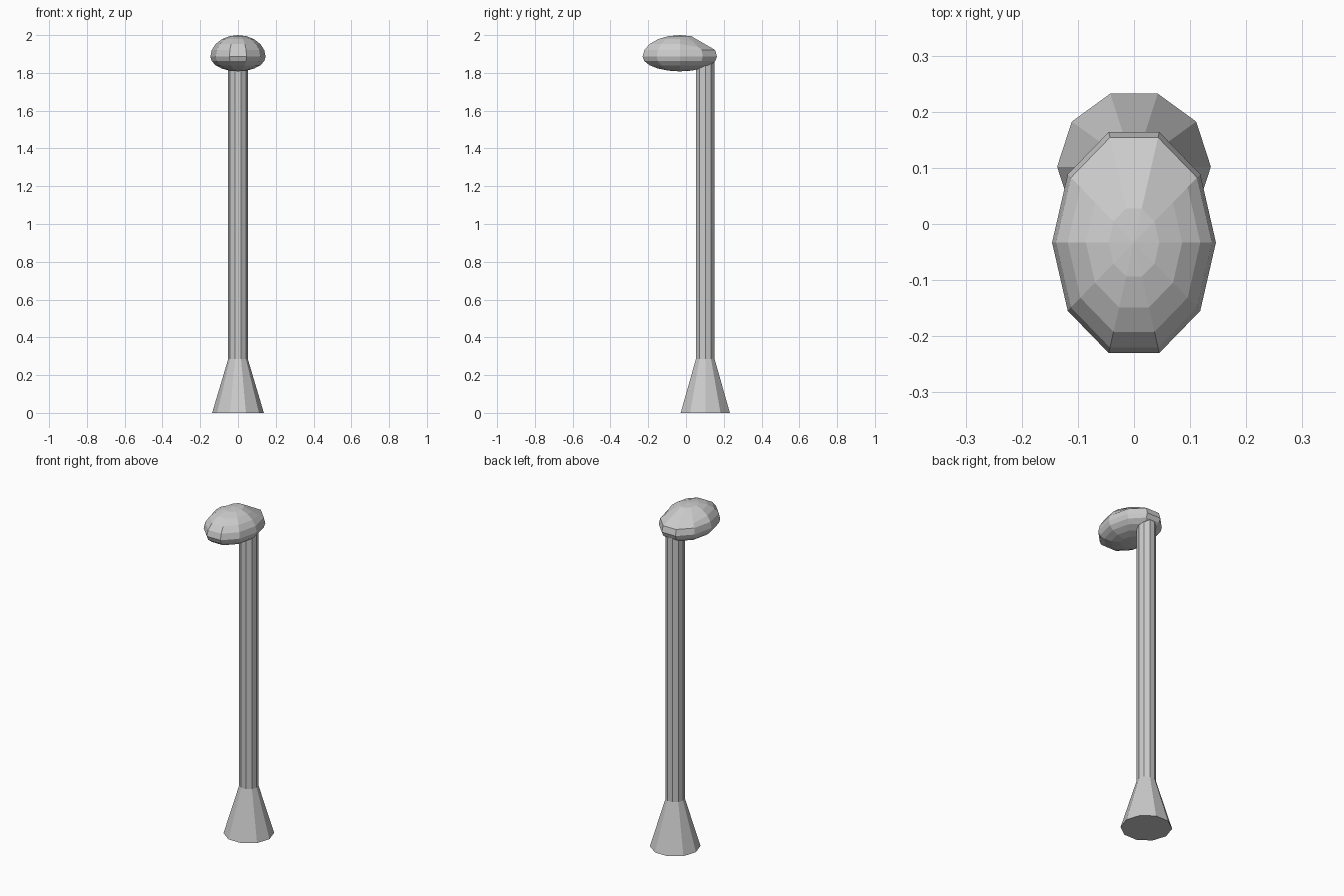
import bpy, bmesh, math

if "Cube" in bpy.data.objects:
    bpy.data.objects.remove(bpy.data.objects["Cube"])

SIDES = 10


def lathe(name, rings, bottom=None, top=None):
    """Join 10-sided rings of points, closing the ends with a pole or a flat cap."""
    bm = bmesh.new()
    loops = [[bm.verts.new(p) for p in ring] for ring in rings]
    for a, b in zip(loops, loops[1:]):
        for i in range(SIDES):
            j = (i + 1) % SIDES
            bm.faces.new((a[i], a[j], b[j], b[i]))
    for loop, pole in ((loops[0], bottom), (loops[-1], top)):
        if pole is None:
            bm.faces.new(loop)
        else:
            tip = bm.verts.new(pole)
            for i in range(SIDES):
                bm.faces.new((loop[i], loop[(i + 1) % SIDES], tip))
    bmesh.ops.recalc_face_normals(bm, faces=bm.faces)
    mesh = bpy.data.meshes.new(name)
    bm.to_mesh(mesh)
    bm.free()
    obj = bpy.data.objects.new(name, mesh)
    bpy.context.collection.objects.link(obj)
    return obj


angles = [math.tau * i / SIDES for i in range(SIDES)]

# Post with a flared foot
profile = [(0.137, 0), (0.052, 0.285), (0.052, 1.915)]
lathe("post", [[(r * math.cos(a), 0.102 + r * math.sin(a), z) for a in angles]
               for r, z in profile])

# Egg-shaped lamp head: taller dome above, shallow bowl below, straight slope at the back
CY, CZ, RX, RY, UP, DOWN = -0.033, 1.886, 0.146, 0.207, 0.114, 0.078
rings = []
for k in range(1, 10):
    lat = math.radians(-90 + 18 * k)
    r, h = math.cos(lat), math.sin(lat)
    ring = []
    for a in angles:
        z = CZ + h * (UP if h > 0 else DOWN)
        if k > 6 and math.sin(a) > 0.1:
            r1, r4 = math.sin(math.radians(18)), math.cos(math.radians(18))
            t = (r - r1) / (r4 - r1)
            z = CZ + UP * (r4 + t * (r1 - r4))
        ring.append((RX * r * math.cos(a), CY + RY * r * math.sin(a), z))
    rings.append(ring)
lathe("lamp_head", rings, (0, CY, CZ - DOWN), (0, CY, CZ + UP))
